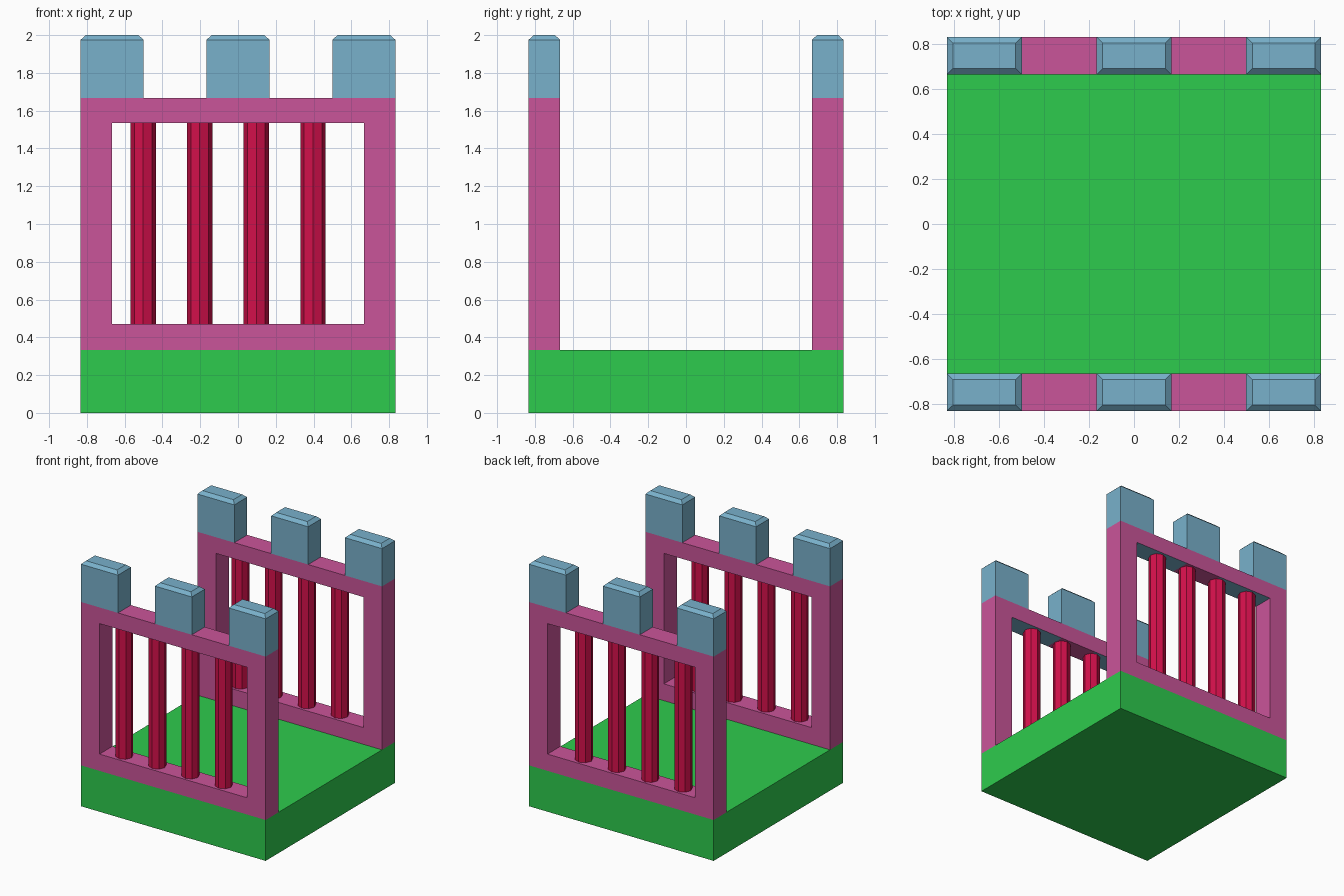
import bpy, bmesh, math
from mathutils import Matrix

if "Cube" in bpy.data.objects:
    bpy.data.objects.remove(bpy.data.objects["Cube"])

T = 1 / 3            # base height, merlon size
H = 5 / 6            # half width
W = 1 / 6            # wall thickness


def material(name, rgb):
    m = bpy.data.materials.new(name)
    m.diffuse_color = (*rgb, 1)
    m.use_nodes = True
    m.node_tree.nodes["Principled BSDF"].inputs["Base Color"].default_value = m.diffuse_color
    return m


GREEN = material("green", (0.027, 0.60, 0.075))
PINK = material("pink", (0.59, 0.09, 0.32))
BLUE = material("blue", (0.19, 0.44, 0.60))
RED = material("red", (0.65, 0.005, 0.07))


def finish(name, bm, mats):
    bmesh.ops.recalc_face_normals(bm, faces=bm.faces)
    me = bpy.data.meshes.new(name)
    bm.to_mesh(me)
    bm.free()
    for m in mats:
        me.materials.append(m)
    ob = bpy.data.objects.new(name, me)
    bpy.context.collection.objects.link(ob)
    return ob


def box(name, x, y, z0, sx, sy, sz, mat, inset=0, drop=0):
    """Box standing on z0, with an optional chamfered top."""
    bm = bmesh.new()
    bmesh.ops.create_cube(bm, size=1, matrix=Matrix.Translation((x, y, z0 + (sz - drop) / 2))
                          @ Matrix.Diagonal((sx, sy, sz - drop, 1)))
    if inset:
        top = max(bm.faces, key=lambda f: f.calc_center_median().z)
        new = bmesh.ops.extrude_face_region(bm, geom=[top])["geom"]
        bmesh.ops.delete(bm, geom=[top], context='FACES_ONLY')
        for v in (g for g in new if isinstance(g, bmesh.types.BMVert)):
            v.co.x = x + (v.co.x - x) * (1 - 2 * inset / sx)
            v.co.y = y + (v.co.y - y) * (1 - 2 * inset / sy)
            v.co.z += drop
    return finish(name, bm, [mat])


def frame(name, y):
    """Window frame: outer and inner loops joined by quads."""
    def loop(hx, z0, z1):
        return [(-hx, z0), (hx, z0), (hx, z1), (W, z1), (-W, z1), (-hx, z1)]
    bm = bmesh.new()
    rings = [[bm.verts.new((x, yy, z)) for x, z in loop(*dims)]
             for dims, yy in (((H, T, 5 * T), y - W / 2), ((H, T, 5 * T), y + W / 2),
                              ((4 * W, 0.47, 1.535), y + W / 2), ((4 * W, 0.47, 1.535), y - W / 2))]
    for k in range(4):
        a, b = rings[k], rings[(k + 1) % 4]
        for i in range(6):
            j = (i + 1) % 6
            f = bm.faces.new((a[i], a[j], b[j], b[i]))
            # outer thirds of the lintel underside are blue
            if k == 2 and i in (2, 4):
                f.material_index = 1
    return finish(name, bm, [PINK, BLUE])


def bar(name, x, y):
    bm = bmesh.new()
    bmesh.ops.create_cone(bm, cap_ends=True, segments=8, radius1=0.0667, radius2=0.0667,
                          depth=1.065, matrix=Matrix.Translation((x, y, 1.0025)))
    return finish(name, bm, [RED])


# Floor slab
box("base", 0, 0, 0, 2 * H, 2 * H, T, GREEN)

# Two identical barred walls with merlons
for side, y in (("front", -0.75), ("back", 0.75)):
    frame(side + "_frame", y)
    for i in range(4):
        bar(f"{side}_bar_{i + 1}", -0.502 + 0.2995 * i, y)
    for i in range(3):
        box(f"{side}_merlon_{i + 1}", (i - 1) * 2 * T, y, 5 * T, T, W, T, BLUE, 0.027, 0.025)
